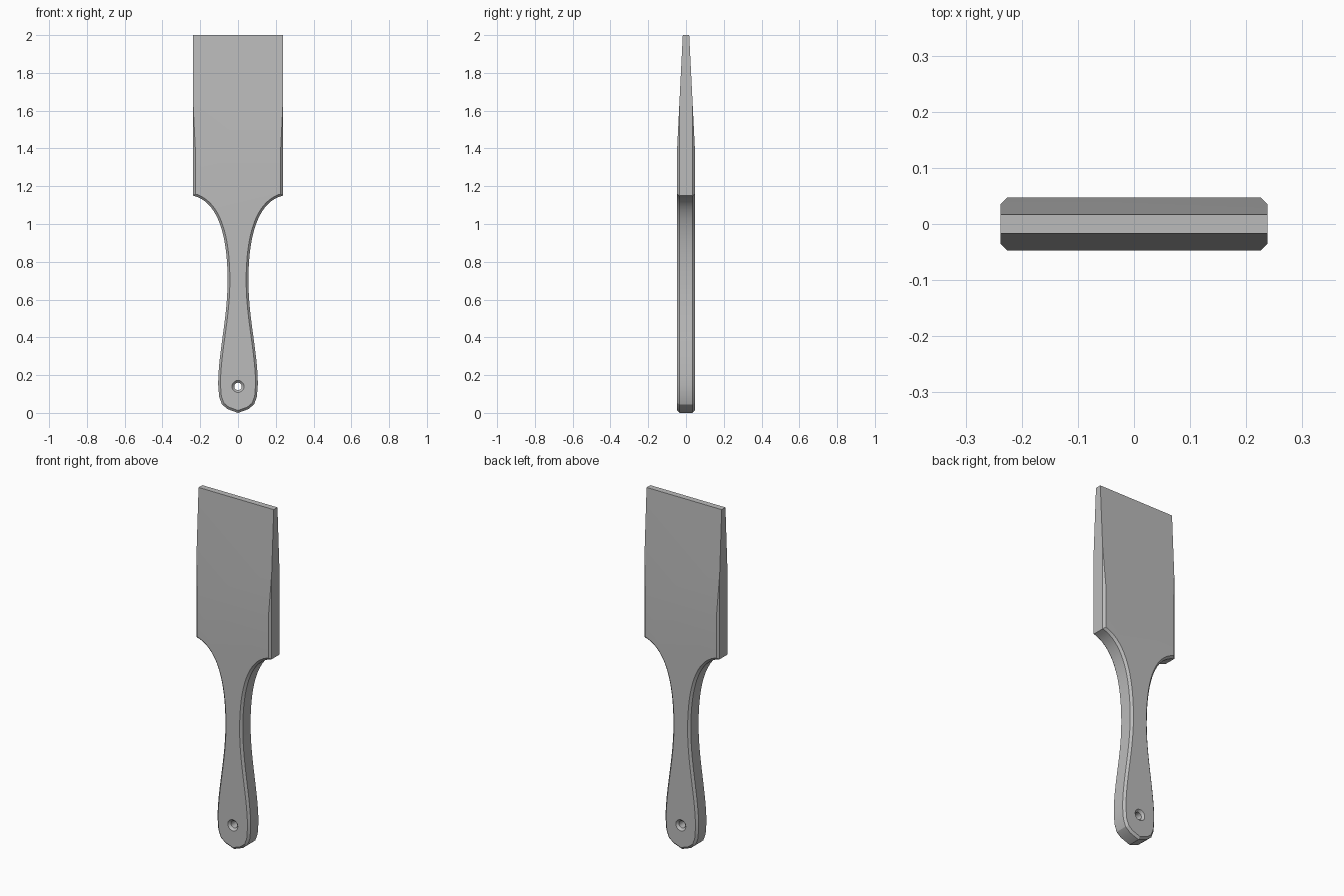
import bpy, bmesh, math
from mathutils import Vector
from mathutils.geometry import interpolate_bezier

if "Cube" in bpy.data.objects:
    bpy.data.objects.remove(bpy.data.objects["Cube"])

HALF = 0.047      # half thickness
CHAMFER = 0.012

grey = bpy.data.materials.new("plain grey")
grey.diffuse_color = (0.5, 0.5, 0.5, 1)
grey.use_nodes = True
grey.node_tree.nodes["Principled BSDF"].inputs["Base Color"].default_value = grey.diffuse_color


def curve(a, b, c, d, n):
    return [(p.x, p.y) for p in interpolate_bezier(*[Vector(q) for q in (a, b, c, d)], n)]


def make_object(name, bm):
    bmesh.ops.recalc_face_normals(bm, faces=bm.faces[:])
    mesh = bpy.data.meshes.new(name)
    bm.to_mesh(mesh)
    bm.free()
    ob = bpy.data.objects.new(name, mesh)
    bpy.context.collection.objects.link(ob)
    mesh.materials.append(grey)
    return ob


# Right half of the outline: rounded butt, slim neck, flared shoulder, blade
half = [(0.055, 0.02), (0.085, 0.045), (0.1, 0.085)]
half += curve((0.105, 0.15), (0.105, 0.32), (0.055, 0.5), (0.055, 0.7), 14)
half += curve((0.055, 0.7), (0.055, 0.95), (0.11, 1.12), (0.238, 1.15), 18)[1:]
half += [(0.238, 2.0)]
outline = [(0, 0)] + half + [(-x, z) for x, z in reversed(half)]

# Paddle body: extruded outline with chamfered rims
bm = bmesh.new()
face = bm.faces.new([bm.verts.new((x, -HALF, z)) for x, z in outline])
ext = bmesh.ops.extrude_face_region(bm, geom=[face], use_keep_orig=True)
bmesh.ops.translate(bm, vec=(0, 2 * HALF, 0),
                    verts=[v for v in ext["geom"] if isinstance(v, bmesh.types.BMVert)])
bmesh.ops.recalc_face_normals(bm, faces=bm.faces[:])
rims = [e for e in bm.edges if abs(e.verts[0].co.y - e.verts[1].co.y) < 1e-5]
bmesh.ops.bevel(bm, geom=rims, offset=CHAMFER * math.sqrt(2), offset_type='WIDTH',
                segments=1, affect='EDGES')

# Blade taper: slice both faces down to a thin tip
for s in (-1, 1):
    bmesh.ops.bisect_plane(bm, geom=bm.verts[:] + bm.edges[:] + bm.faces[:],
                           plane_co=(0, s * HALF, 1.4), plane_no=(0, s * 0.6, 0.03),
                           clear_outer=True)
    bmesh.ops.holes_fill(bm, edges=[e for e in bm.edges if e.is_boundary], sides=0)
paddle = make_object("paddle", bm)

# Hanging hole cutter: cylinder with countersunk ends
bm = bmesh.new()
rings = []
for y, r in ((-0.06, 0.045), (-0.035, 0.02), (0.035, 0.02), (0.06, 0.045)):
    rings.append([bm.verts.new((r * math.cos(i * math.tau / 20), y,
                                0.14 + r * math.sin(i * math.tau / 20))) for i in range(20)])
for a, b in zip(rings, rings[1:]):
    for i in range(20):
        j = (i + 1) % 20
        bm.faces.new((a[i], a[j], b[j], b[i]))
bm.faces.new(rings[0])
bm.faces.new(rings[-1])
cutter = make_object("hole_cutter", bm)
cutter.hide_render = True
cutter.hide_set(True)

mod = paddle.modifiers.new("hanging hole", 'BOOLEAN')
mod.operation = 'DIFFERENCE'
mod.solver = 'EXACT'
mod.object = cutter
bpy.context.view_layer.objects.active = paddle
paddle.select_set(True)
bpy.ops.object.modifier_apply(modifier=mod.name)
bpy.data.objects.remove(cutter)
bpy.ops.object.shade_smooth_by_angle(angle=math.radians(20))
